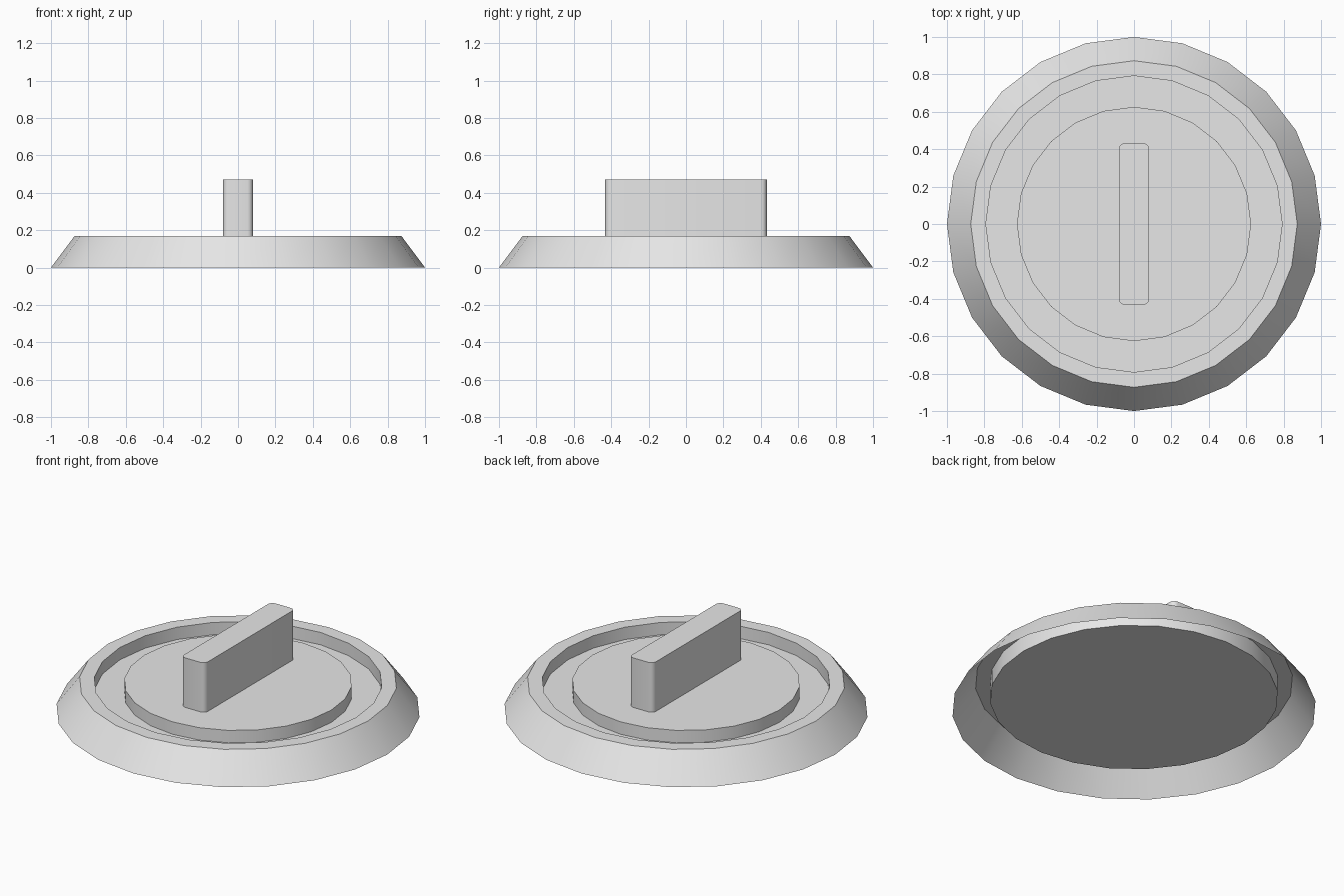
import bpy, bmesh, math

cube = bpy.data.objects.get("Cube")
if cube:
    bpy.data.objects.remove(cube, do_unlink=True)

SIDES = 24
TOP = 0.17

grey = bpy.data.materials.new("plain grey")
grey.use_nodes = True
grey.diffuse_color = (0.8, 0.8, 0.8, 1)
grey.node_tree.nodes["Principled BSDF"].inputs["Base Color"].default_value = (0.8, 0.8, 0.8, 1)


def finish(name, bm):
    mesh = bpy.data.meshes.new(name)
    bm.to_mesh(mesh)
    bm.free()
    mesh.materials.append(grey)
    obj = bpy.data.objects.new(name, mesh)
    bpy.context.collection.objects.link(obj)
    bpy.ops.object.select_all(action='DESELECT')
    bpy.context.view_layer.objects.active = obj
    obj.select_set(True)
    bpy.ops.object.shade_smooth_by_angle(angle=math.radians(30))
    return obj


def lathe(name, profile):
    """Spin (radius, height) points round z; cap an end marked by a closing disc."""
    bm = bmesh.new()
    rings = []
    for r, z in profile:
        rings.append([bm.verts.new((r * math.cos(a), r * math.sin(a), z))
                      for a in (2 * math.pi * i / SIDES for i in range(SIDES))])
    for low, high in zip(rings, rings[1:]):
        for i in range(SIDES):
            j = (i + 1) % SIDES
            bm.faces.new((low[i], low[j], high[j], high[i]))
    bm.faces.new(rings[-1])
    return bm


# Sloping rim, open underneath, with the recessed floor inside it
finish("rim", lathe("rim", [(1, 0), (0.873, TOP), (0.792, TOP), (0.792, 0.095)]))

# Underside of the floor, closing the well from below
bm = lathe("floor_base", [(0.792, 0.095), (0.792, 0.073)])
bmesh.ops.delete(bm, geom=[f for f in bm.faces if len(f.verts) == 4], context='FACES_ONLY')
bm.faces.ensure_lookup_table()
bmesh.ops.reverse_faces(bm, faces=bm.faces[:])
# Skirt joining floor and underside
ring = sorted((v for v in bm.verts if v.co.z > 0.08), key=lambda v: math.atan2(v.co.y, v.co.x))
base = sorted((v for v in bm.verts if v.co.z < 0.08), key=lambda v: math.atan2(v.co.y, v.co.x))
for i in range(SIDES):
    j = (i + 1) % SIDES
    bm.faces.new((base[i], base[j], ring[j], ring[i]))
finish("floor_base", bm)

# Raised centre disc
finish("centre_disc", lathe("centre_disc", [(0.626, 0.095), (0.626, TOP)]))

# Upright grip with rounded vertical corners
bm = bmesh.new()
bmesh.ops.create_cube(bm, size=1)
bmesh.ops.scale(bm, vec=(0.16, 0.864, 0.30), verts=bm.verts)
bmesh.ops.translate(bm, vec=(0, 0, TOP + 0.15), verts=bm.verts)
upright = [e for e in bm.edges if abs(e.verts[0].co.z - e.verts[1].co.z) > 0.1]
bmesh.ops.bevel(bm, geom=upright, offset=0.03, segments=4, profile=0.5, affect='EDGES')
finish("grip", bm)
